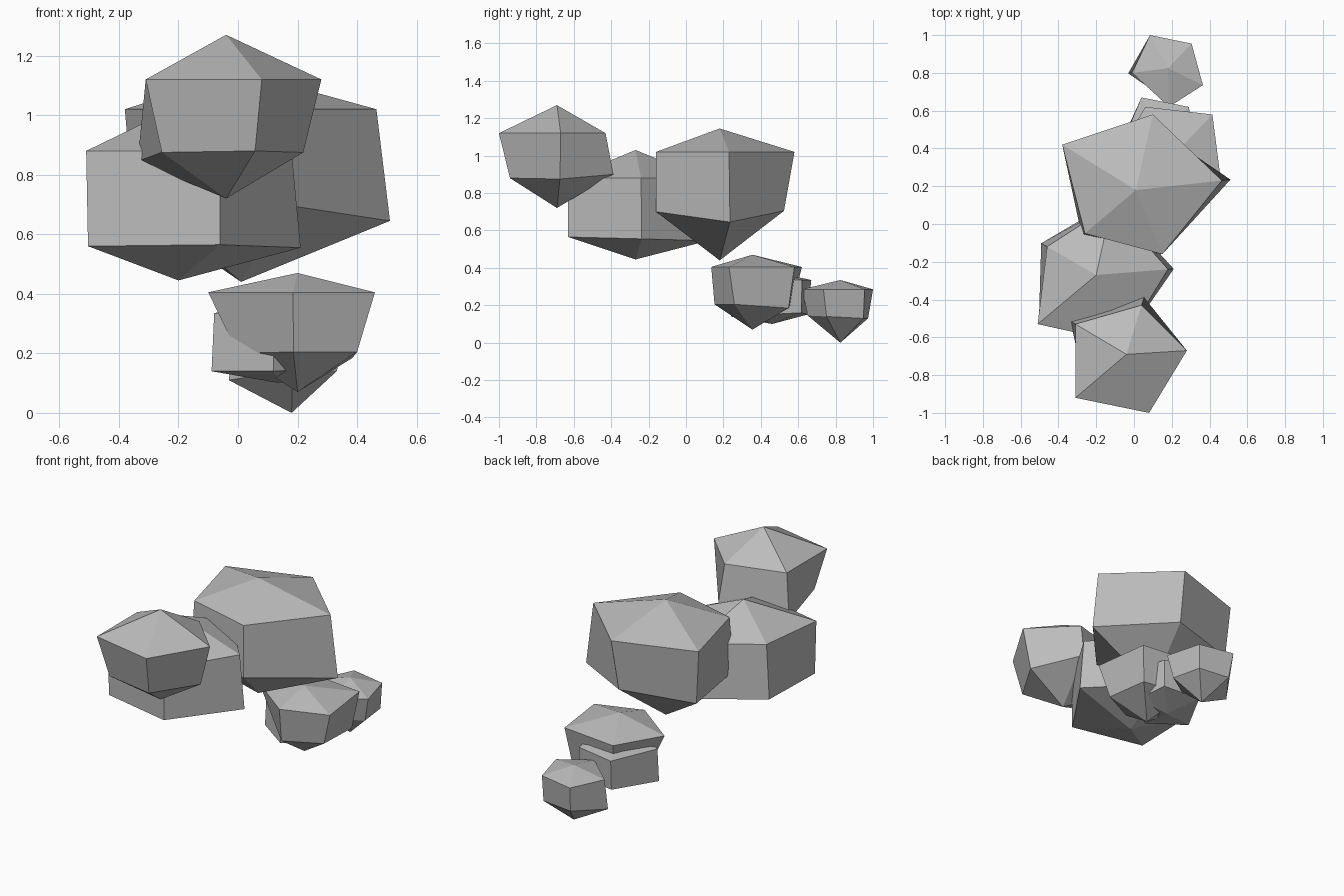
import bpy
import bmesh

# Remove only the default object
default = bpy.data.objects.get("Cube")
if default:
    bpy.data.objects.remove(default, do_unlink=True)

# Single stone colour
stone = bpy.data.materials.new("stone_grey")
stone.use_nodes = True
GREY = (0.5, 0.5, 0.5, 1.0)
stone.diffuse_color = GREY
stone.node_tree.nodes["Principled BSDF"].inputs["Base Color"].default_value = GREY


def make_rock(name, centre, peak, tip, rim_height, rim, taper, belt):
    """Five-sided boulder: peak, upper rim, lower belt and pointed underside.

    The belt follows the rim, scaled about the centre by each taper ratio,
    and takes its heights from the belt list.
    """
    cx, cy = centre
    bm = bmesh.new()
    top = bm.verts.new((cx, cy, peak))
    bottom = bm.verts.new((cx, cy, tip))
    upper = [bm.verts.new((x, y, rim_height)) for x, y in rim]
    lower = [
        bm.verts.new((cx + (x - cx) * ratio, cy + (y - cy) * ratio, height))
        for (x, y), ratio, height in zip(rim, taper, belt)
    ]
    sides = len(rim)
    for i in range(sides):
        j = (i + 1) % sides
        bm.faces.new((top, upper[i], upper[j]))
        bm.faces.new((upper[i], lower[i], lower[j], upper[j]))
        bm.faces.new((lower[i], bottom, lower[j]))
    bmesh.ops.recalc_face_normals(bm, faces=bm.faces)
    mesh = bpy.data.meshes.new(name)
    bm.to_mesh(mesh)
    bm.free()
    mesh.materials.append(stone)
    rock = bpy.data.objects.new(name, mesh)
    bpy.context.collection.objects.link(rock)
    return rock


# Highest boulder, at the front
make_rock(
    "front_rock", centre=(-0.04, -0.69), peak=1.27, tip=0.72, rim_height=1.12,
    rim=[(0.28, -0.67), (0.04, -0.43), (-0.31, -0.53), (-0.31, -0.92), (0.08, -1)],
    taper=[0.81, 1.16, 1.1, 0.8, 0.81],
    belt=[0.875, 0.9, 0.845, 0.875, 0.88],
)

# Wide boulder behind it
make_rock(
    "middle_rock", centre=(-0.2, -0.27), peak=1.03, tip=0.445, rim_height=0.88,
    rim=[(0.18, -0.24), (-0.12, 0.1), (-0.46, -0.12), (-0.51, -0.53), (-0.06, -0.63)],
    taper=[1.08, 1.05, 1.12, 0.98, 1],
    belt=[0.555, 0.545, 0.56, 0.56, 0.565],
)

# Largest boulder, at the centre
make_rock(
    "large_rock", centre=(0.01, 0.18), peak=1.145, tip=0.44, rim_height=1.02,
    rim=[(0.465, 0.23), (0.1, 0.58), (-0.38, 0.42), (-0.26, -0.05), (0.15, -0.16)],
    taper=[1.1, 0.86, 0.93, 1.06, 1],
    belt=[0.645, 0.705, 0.69, 0.69, 0.7],
)

# Low boulder under the large one
make_rock(
    "low_rock", centre=(0.2, 0.355), peak=0.47, tip=0.07, rim_height=0.405,
    rim=[(0.46, 0.23), (0.415, 0.58), (0.06, 0.62), (-0.1, 0.35), (0.185, 0.135)],
    taper=[0.77, 0.86, 0.8, 0.67, 0.92],
    belt=[0.205, 0.185, 0.2, 0.2, 0.205],
)

# Small stone tucked between the low boulder and the rear one
make_rock(
    "tucked_rock", centre=(0.14, 0.46), peak=0.38, tip=0.1, rim_height=0.335,
    rim=[(0.33, 0.42), (0.29, 0.62), (0.04, 0.67), (-0.08, 0.39), (0.12, 0.25)],
    taper=[0.95, 0.98, 0.9, 1.04, 1.05],
    belt=[0.15, 0.16, 0.15, 0.14, 0.14],
)

# Lowest stone, at the rear
make_rock(
    "rear_rock", centre=(0.18, 0.825), peak=0.335, tip=0, rim_height=0.285,
    rim=[(0.365, 0.735), (0.305, 0.955), (0.085, 1), (-0.01, 0.8), (0.185, 0.62)],
    taper=[0.82, 0.95, 0.85, 1.11, 0.85],
    belt=[0.14, 0.13, 0.13, 0.11, 0.145],
)
